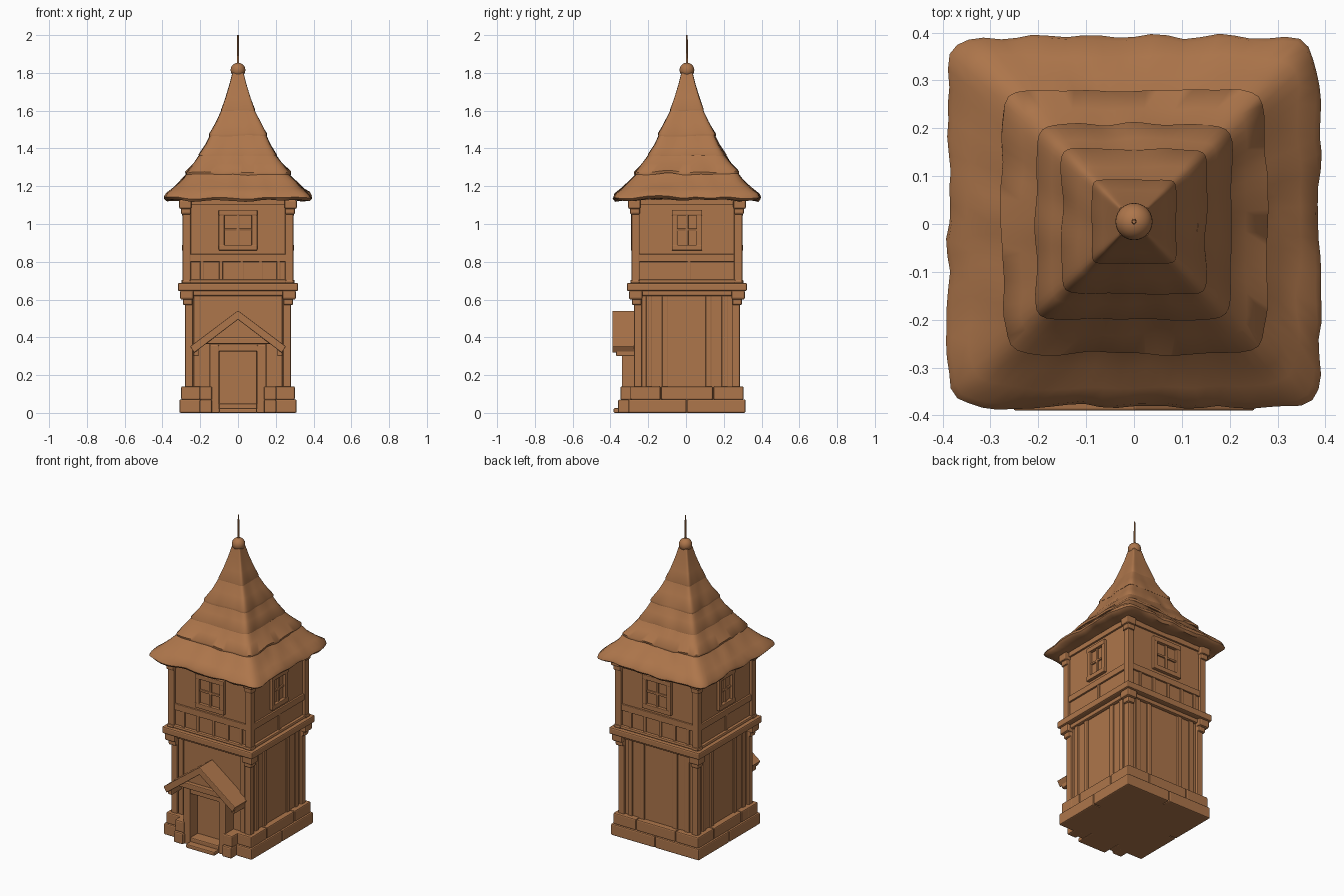
import bpy, bmesh, math
from mathutils import Matrix, Vector, noise

if "Cube" in bpy.data.objects:
    bpy.data.objects.remove(bpy.data.objects["Cube"])

CY = 0.005  # tower axis offset in y
wood = bpy.data.materials.new("warm_brown")
wood.diffuse_color = (0.42, 0.18, 0.07, 1)
wood.use_nodes = True
wood.node_tree.nodes["Principled BSDF"].inputs["Base Color"].default_value = wood.diffuse_color


def finish(name, bm, bevel=0.0, smooth=None):
    bmesh.ops.recalc_face_normals(bm, faces=bm.faces)
    me = bpy.data.meshes.new(name)
    bm.to_mesh(me)
    bm.free()
    ob = bpy.data.objects.new(name, me)
    bpy.context.collection.objects.link(ob)
    me.materials.append(wood)
    if bevel:
        m = ob.modifiers.new("bevel", 'BEVEL')
        m.width, m.segments = bevel, 2
    if smooth:
        bpy.ops.object.select_all(action='DESELECT')
        ob.select_set(True)
        bpy.context.view_layer.objects.active = ob
        bpy.ops.object.shade_smooth_by_angle(angle=math.radians(smooth))
    return ob


def add_box(bm, side, u0, u1, z0, z1, d0, d1):
    """Box on a wall: u along the wall, d outward; side 0 front, 1 right, 2 back, 3 left."""
    m = (Matrix.Translation((0, CY, 0)) @ Matrix.Rotation(side * math.pi / 2, 4, 'Z')
         @ Matrix.Translation(((u0 + u1) / 2, -(d0 + d1) / 2, (z0 + z1) / 2))
         @ Matrix.Diagonal((u1 - u0, d1 - d0, z1 - z0, 1)))
    bmesh.ops.create_cube(bm, size=1, matrix=m)


def boxes(name, items, sides=(0,), bevel=0.004):
    bm = bmesh.new()
    for s in sides:
        for it in items:
            add_box(bm, s, *it)
    return finish(name, bm, bevel)


ALL = (0, 1, 2, 3)

# wall cores
boxes("lower_walls", [(-.265, .265, 0, .66, -.265, .265)], bevel=0)
boxes("upper_walls", [(-.277, .277, .66, 1.16, -.277, .277)], bevel=0)

# stone plinth, open at the doorway
side_plinth = [(-.31, -.002, 0, .072, .2, .31), (.002, .31, 0, .072, .2, .31),
               (-.30, -.14, .07, .14, .2, .30), (-.137, .137, .07, .14, .2, .30),
               (.14, .30, .07, .14, .2, .30)]
boxes("plinth", side_plinth, (1, 2, 3), .007)
boxes("front_plinth", [(a, b, z0, z1, .2, d) for z0, z1, d in ((0, .072, .305), (.07, .14, .298))
                       for a, b in ((-d - .003, -.13), (.13, d + .003))], bevel=.007)

# corner posts, brackets and capitals
boxes("lower_corner_posts", [(.238, .28, .13, .65, .238, .28)], ALL, .006)
boxes("lower_corner_brackets", [(.24, .292, .57, .61, .24, .292),
                                (.235, .307, .6, .65, .235, .307)], ALL, .01)
boxes("upper_corner_posts", [(.25, .293, .68, 1.14, .25, .293)], ALL, .006)
boxes("upper_corner_capitals", [(.248, .302, 1.05, 1.09, .248, .302),
                                (.245, .312, 1.08, 1.13, .245, .312)], ALL, .01)

# belt course between floors
boxes("belt_beams", [(-.318, .318, .645, .688, .24, .318), (-.297, .297, .62, .65, .24, .285),
                     (-.30, .30, .685, .705, .25, .295)], ALL, .008)

# lower wall timbers
studs = [(s * c - .016, s * c + .016, .13, .63, .25, .274) for c in (.115, .2) for s in (-1, 1)]
boxes("lower_studs", studs, (1, 2, 3), .005)
boxes("front_lower_studs", [(-.235, -.20, .13, .63, .25, .274), (.20, .235, .13, .63, .25, .274)], bevel=.005)

# upper wall timbers
boxes("upper_rails", [(-.26, .26, .80, .84, .26, .288), (-.26, .26, 1.1, 1.135, .26, .288)], ALL)
boxes("short_studs", [(u - .01, u + .01, .69, .81, .26, .285) for u in (-.19, -.09, .02, .12, .215)], (0, 2))
boxes("side_studs", [(.0, .022, .69, .81, .26, .285)], (1, 3))


# windows
def window(name, w, sides):
    z0, z1, f = .86, 1.075, .03
    boxes(name, [(-w, -w + f, z0, z1, .26, .295), (w - f, w, z0, z1, .26, .295),
                 (-w, w, z0, z0 + f, .26, .297), (-w, w, z1 - f, z1, .26, .297),
                 (-.008, .008, z0, z1, .26, .287), (-w, w, .962, .976, .26, .286)], sides, .004)


window("wide_windows", .102, (0, 2))
window("narrow_windows", .08, (1, 3))

# doorway
boxes("door", [(-.1, .1, .02, .33, .25, .272)])
boxes("door_frame", [(-.15, -.1, 0, .36, .25, .345), (.1, .15, 0, .36, .25, .345),
                     (-.15, .15, .325, .37, .25, .34)], bevel=.006)
boxes("door_stones", [(s * .17 - .033, s * .17 + .033, z0, z1, .25, d) for s in (-1, 1)
                      for z0, z1, d in ((0, .07, .365), (.068, .14, .352))], bevel=.008)
boxes("door_steps", [(-.1, .1, 0, .025, .25, .388), (-.1, .1, 0, .05, .25, .345)], bevel=.006)
boxes("porch_tie_beam", [(-.19, .19, .365, .4, .25, .365)], bevel=.005)
boxes("porch_side_beams", [(s * .222 - .014, s * .222 + .014, .3, .35, .25, .375) for s in (-1, 1)], bevel=.006)


def prism(name, pts, y0, y1, bevel):
    bm = bmesh.new()
    f = bm.faces.new([bm.verts.new((x, y0, z)) for x, z in pts])
    r = bmesh.ops.extrude_face_region(bm, geom=[f])
    bmesh.ops.translate(bm, vec=(0, y1 - y0, 0),
                        verts=[v for v in r["geom"] if isinstance(v, bmesh.types.BMVert)])
    return finish(name, bm, bevel)


# porch gable and roof
prism("porch_gable", [(-.19, .38), (.19, .38), (0, .515)], -.335, -.25, 0)
prism("porch_roof", [(0, .542), (.253, .352), (.232, .318), (0, .494), (-.232, .318), (-.253, .352)],
      -.39, -.25, .004)


# thatched roof tiers: square rings with uneven edges
def tier(name, rings, lip, wob, n=22):
    bm = bmesh.new()
    prev = None
    for i, (h, z) in enumerate(rings):
        ring = []
        for k in range(4 * n):
            s, t = divmod(k, n)
            u = -1 + 2 * t / n
            p = Vector((u, -1, 0))
            l4 = (abs(p.x) ** 14 + 1) ** (1 / 14)   # slightly rounded corners
            p = Matrix.Rotation(s * math.pi / 2, 3, 'Z') @ (p / l4 * h)
            q = Vector((p.x, p.y, z))
            a = noise.noise(q * 13 + Vector((lip * 90, 3, 1)))
            b = noise.noise(q * 9 + Vector((7, lip * 50, 4)))
            p *= 1 + wob * a / max(h, .1)
            edge = 1 if i <= lip else .3
            ring.append(bm.verts.new((p.x, p.y + CY, z + edge * wob * 1.2 * b)))
        if prev:
            for k in range(4 * n):
                j = (k + 1) % (4 * n)
                bm.faces.new((prev[k], prev[j], ring[j], ring[k]))
        else:
            bm.faces.new(ring[::-1])
        prev = ring
    bm.faces.new(prev)
    return finish(name, bm, smooth=50)


tier("roof_eaves", [(.25, 1.135), (.33, 1.128), (.375, 1.125), (.388, 1.138), (.38, 1.158), (.345, 1.188),
                    (.305, 1.225), (.265, 1.268), (.23, 1.31)], 4, .012)
tier("roof_tier_2", [(.24, 1.27), (.274, 1.262), (.276, 1.275), (.235, 1.32), (.205, 1.36), (.18, 1.4)], 2, .009)
tier("roof_tier_3", [(.17, 1.365), (.203, 1.356), (.204, 1.367), (.172, 1.42), (.147, 1.47), (.13, 1.51)], 2, .008)
tier("roof_tier_4", [(.12, 1.475), (.151, 1.465), (.151, 1.477), (.117, 1.54), (.088, 1.6), (.07, 1.64)], 2, .006)
tier("roof_tier_5", [(.06, 1.605), (.088, 1.597), (.088, 1.607), (.066, 1.67), (.045, 1.74), (.03, 1.8)], 2, .004)

# finial ball and spike
bm = bmesh.new()
bmesh.ops.create_uvsphere(bm, u_segments=24, v_segments=14, radius=.039,
                          matrix=Matrix.Translation((0, CY, 1.815)))
finish("finial_ball", bm, smooth=60)
bm = bmesh.new()
bmesh.ops.create_cone(bm, cap_ends=True, segments=12, radius1=.006, radius2=.004, depth=.17,
                      matrix=Matrix.Translation((0, CY, 1.915)))
finish("finial_spike", bm, smooth=40)
